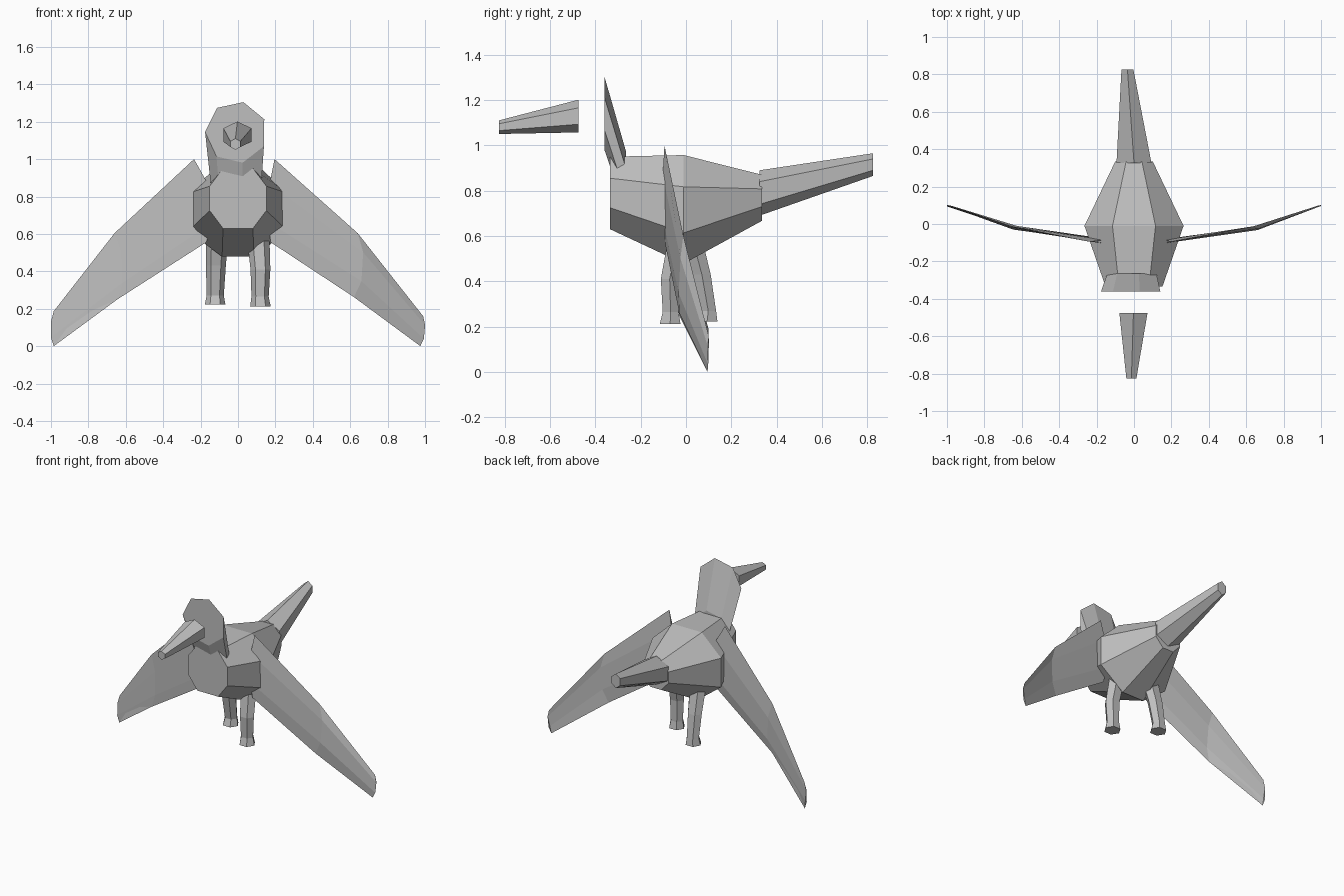
import bpy
import bmesh
from math import cos, sin, radians, tau
from mathutils import Vector

if "Cube" in bpy.data.objects:
    bpy.data.objects.remove(bpy.data.objects["Cube"], do_unlink=True)

GREY = (0.52, 0.52, 0.52, 1)
grey = bpy.data.materials.new("plain_grey")
grey.use_nodes = True
grey.diffuse_color = GREY
grey.node_tree.nodes["Principled BSDF"].inputs["Base Color"].default_value = GREY


def loft(name, rings):
    """Join equal rings of points into a closed flat-shaded solid."""
    bm = bmesh.new()
    loops = [[bm.verts.new(p) for p in ring] for ring in rings]
    n = len(loops[0])
    for a, b in zip(loops, loops[1:]):
        for i in range(n):
            j = (i + 1) % n
            bm.faces.new((a[i], a[j], b[j], b[i]))
    bm.faces.new(loops[0][::-1])
    bm.faces.new(loops[-1])
    bmesh.ops.recalc_face_normals(bm, faces=bm.faces)
    mesh = bpy.data.meshes.new(name)
    bm.to_mesh(mesh)
    bm.free()
    mesh.materials.append(grey)
    obj = bpy.data.objects.new(name, mesh)
    bpy.context.collection.objects.link(obj)
    return obj


def upright_ring(center, rx, rz, sides, start=90):
    """Polygon standing in a plane of constant y."""
    x, y, z = center
    angles = [radians(start) + tau * i / sides for i in range(sides)]
    return [(x + rx * cos(a), y, z + rz * sin(a)) for a in angles]


def flat_ring(center, rx, ry, sides=6):
    """Polygon lying in a plane of constant z."""
    x, y, z = center
    angles = [tau * (i + 0.5) / sides for i in range(sides)]
    return [(x + rx * sin(a), y + ry * cos(a), z) for a in angles]


def body_ring(y, half):
    """Octagon mirrored from its right half, listed top to bottom."""
    return [(x, y, z) for x, z in half] + [(-x, y, z) for x, z in half[::-1]]


# Body: front, widest and back sections
loft("body", [
    body_ring(-0.335, [(0.08, 0.95), (0.152, 0.855), (0.152, 0.725), (0.08, 0.63)]),
    body_ring(-0.01, [(0.115, 0.957), (0.265, 0.817), (0.265, 0.614), (0.085, 0.478)]),
    body_ring(0.335, [(0.042, 0.87), (0.10, 0.808), (0.10, 0.73), (0.042, 0.667)]),
])

# Head and neck: a slanted seven-sided piece
loft("head_and_neck", [
    upright_ring((-0.01, -0.36, 1.143), 0.166, 0.166, 7, 25),
    upright_ring((-0.005, -0.265, 0.84), 0.138, 0.138, 7, 25),
])

# Beak floating ahead of the head
loft("beak", [
    upright_ring((-0.003, -0.475, 1.129), 0.087, 0.072, 6),
    upright_ring((-0.014, -0.825, 1.08), 0.031, 0.03, 6),
])

# Tail
loft("tail", [
    upright_ring((0, 0.325, 0.79), 0.108, 0.10, 6),
    upright_ring((-0.035, 0.825, 0.915), 0.037, 0.05, 6),
])

# Legs: hip, knee, ankle and flared foot
legs = {
    "left_leg": [(0.105, -0.03, 0.62), (0.12, -0.072, 0.41),
                 (0.118, -0.068, 0.265), (0.12, -0.07, 0.212)],
    "right_leg": [(-0.11, 0.02, 0.62), (-0.118, 0.07, 0.43),
                  (-0.122, 0.098, 0.27), (-0.122, 0.093, 0.222)],
}
sizes = [(0.062, 0.05), (0.053, 0.045), (0.046, 0.04), (0.055, 0.053)]
for name, path in legs.items():
    loft(name, [flat_ring(p, *s) for p, s in zip(path, sizes)])


# Wings: thin blades, each section running from top edge to bottom edge
def wing_ring(top, bottom, bulge, thick):
    top, bottom = Vector(top), Vector(bottom)
    out = Vector((bulge, 0, 0))
    side = Vector((0, thick, 0))
    upper = top.lerp(bottom, 0.3) + out
    lower = top.lerp(bottom, 0.75) + out
    return [top, upper - side, lower - side, bottom, lower + side, upper + side]


wings = {
    "left_wing": [((0.195, -0.095, 1.0), (0.175, -0.09, 0.555), -0.02),
                  ((0.64, -0.012, 0.604), (0.62, -0.03, 0.262), 0.035),
                  ((0.99, 0.10, 0.16), (0.975, 0.095, 0.0), 0.015)],
    "right_wing": [((-0.235, -0.095, 1.0), (-0.17, -0.09, 0.555), 0.055),
                   ((-0.66, -0.012, 0.604), (-0.645, -0.03, 0.25), 0.03),
                   ((-0.985, 0.10, 0.187), (-0.985, 0.095, 0.0), -0.015)],
}
for name, sections in wings.items():
    loft(name, [wing_ring(*s, t) for s, t in zip(sections, (0.009, 0.007, 0.002))])
